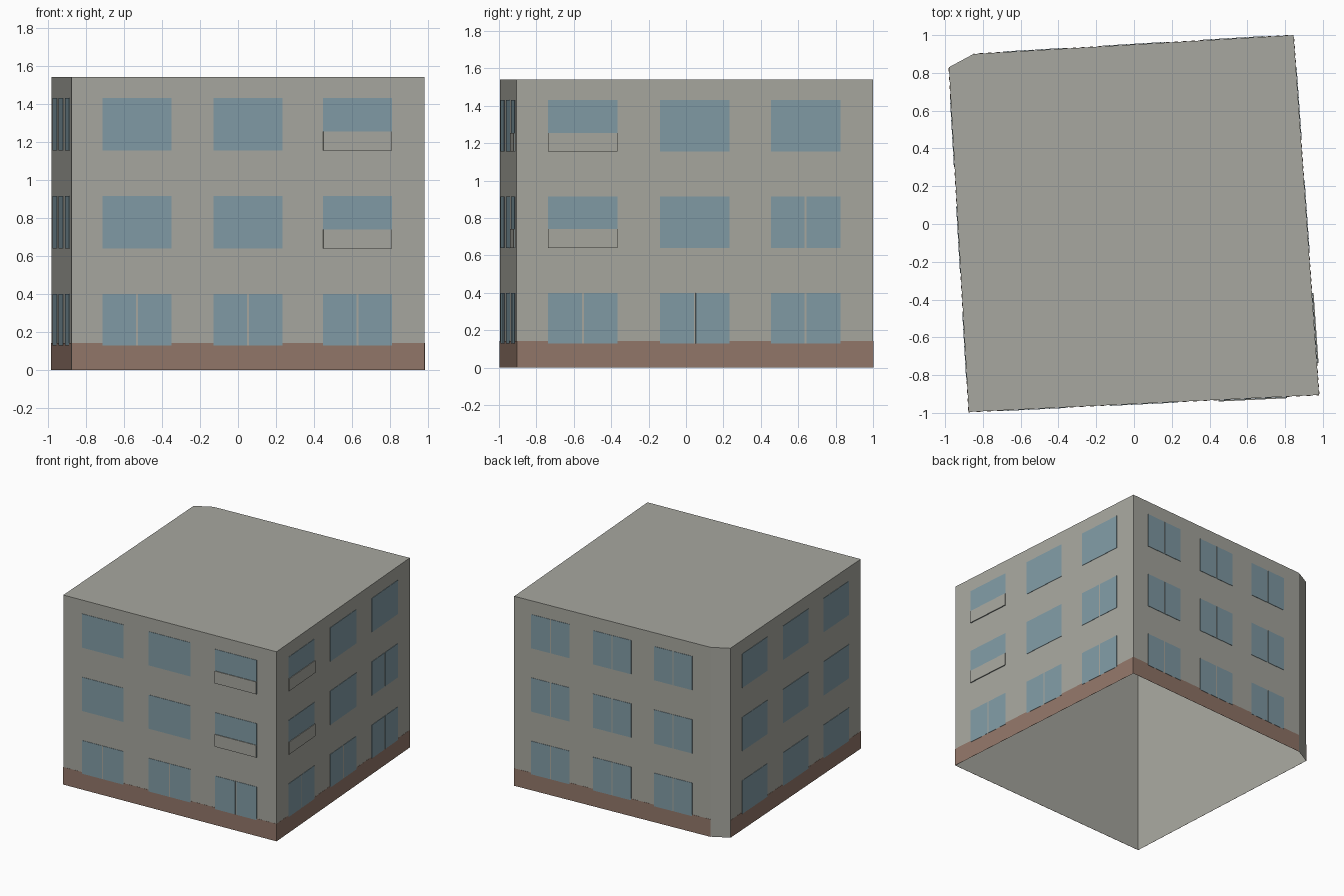
import bpy, bmesh
from mathutils import Vector

if "Cube" in bpy.data.objects:
    bpy.data.objects.remove(bpy.data.objects["Cube"])


def material(name, rgb):
    m = bpy.data.materials.new(name)
    m.use_nodes = True
    m.diffuse_color = (*rgb, 1)
    m.node_tree.nodes["Principled BSDF"].inputs["Base Color"].default_value = (*rgb, 1)
    return m


GREY = material("wall grey", (0.39, 0.39, 0.35))
BROWN = material("plinth brown", (0.29, 0.185, 0.142))
BLUE = material("window blue", (0.22, 0.33, 0.38))

HEIGHT = 1.54
# Footprint, counter-clockwise from the front right corner
CORNERS = [Vector(p) for p in
           [(-0.875, -0.995), (0.98, -0.905), (0.845, 1.0), (-0.85, 0.9), (-0.98, 0.83)]]


def finish(bm, name, mat):
    mesh = bpy.data.meshes.new(name)
    bm.to_mesh(mesh)
    bm.free()
    mesh.materials.append(mat)
    obj = bpy.data.objects.new(name, mesh)
    bpy.context.collection.objects.link(obj)
    return obj


def plate(bm, wall, t0, t1, z0, z1, depth):
    """Thin box on a wall, from fraction t0 to t1 of its length."""
    a, b = CORNERS[wall], CORNERS[(wall + 1) % len(CORNERS)]
    along = (b - a).normalized()
    out = Vector((along.y, -along.x))
    rings = []
    for d in (0.001, depth):
        ring = []
        for t, z in ((t0, z0), (t1, z0), (t1, z1), (t0, z1)):
            p = a.lerp(b, t) + out * d
            ring.append(bm.verts.new((p.x, p.y, z)))
        rings.append(ring)
    back, front = rings
    bm.faces.new(front)
    bm.faces.new(back[::-1])
    for i in range(4):
        j = (i + 1) % 4
        bm.faces.new((back[i], back[j], front[j], front[i]))


# Shell: walls and flat roof, open underneath
bm = bmesh.new()
low = [bm.verts.new((p.x, p.y, 0)) for p in CORNERS]
high = [bm.verts.new((p.x, p.y, HEIGHT)) for p in CORNERS]
bm.faces.new(high)
for i in range(len(CORNERS)):
    j = (i + 1) % len(CORNERS)
    bm.faces.new((low[i], low[j], high[j], high[i]))
finish(bm, "building_shell", GREY)

COLUMNS = (0.088, 0.402, 0.713)
WIDTH = 0.195
ROWS = ((0.13, 0.40), (0.64, 0.915), (1.155, 1.43))
GAP = 0.0028
ALL = {(c, r) for c in range(3) for r in range(3)}
GROUND = {(c, 0) for c in range(3)}

# Wall name, footprint edge, split windows (column, row), column with balcony panels
WALLS = [
    ("front", 0, GROUND, 2),
    ("left", 1, GROUND | {(2, 1)}, 0),
    ("back", 2, ALL, None),
    ("right", 4, set(), None),
]

for name, wall, split, balcony in WALLS:
    # Plinth band
    bm = bmesh.new()
    plate(bm, wall, 0, 1, 0, 0.142, 0.002)
    finish(bm, name + "_plinth", BROWN)

    # Windows, some as two panes
    panes, panels = bmesh.new(), bmesh.new()
    for c, t in enumerate(COLUMNS):
        for r, (z0, z1) in enumerate(ROWS):
            mid = t + WIDTH / 2
            if (c, r) in split:
                plate(panes, wall, t, mid - GAP, z0, z1, 0.004)
                plate(panes, wall, mid + GAP, t + WIDTH, z0, z1, 0.004)
            else:
                plate(panes, wall, t, t + WIDTH, z0, z1, 0.004)
            # Balcony panel over the lower part of upper windows
            if c == balcony and r > 0:
                plate(panels, wall, t, t + WIDTH, z0, z0 + 0.1, 0.009)
            # Mullion strip hides the plinth between panes
            if (c, r) in split and r == 0:
                plate(panels, wall, mid - GAP, mid + GAP, z0, z1, 0.003)
    finish(panes, name + "_windows", BLUE)
    if panels.faces:
        finish(panels, name + "_panels", GREY)
    else:
        panels.free()
